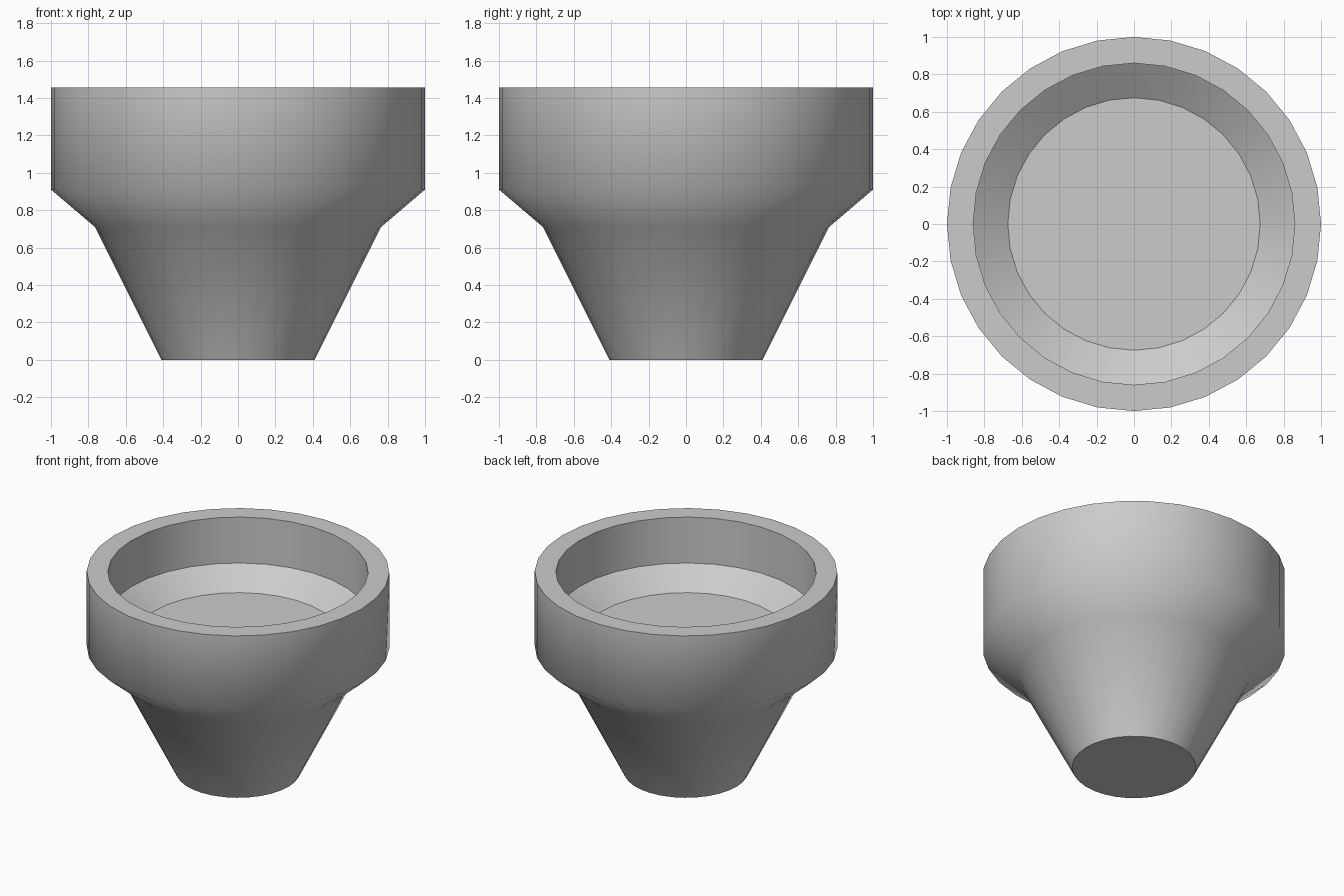
import bpy, bmesh, math

if "Cube" in bpy.data.objects:
    bpy.data.objects.remove(bpy.data.objects["Cube"])

SIDES = 32
# Profile from base to cup floor: radius, height, crisp ring?
PROFILE = [
    (0.41, 0.00, True),    # base edge
    (0.765, 0.71, False),  # top of tapered stem
    (1.00, 0.91, False),   # bottom of collar
    (1.00, 1.455, True),   # outer rim
    (0.86, 1.455, True),   # inner rim
    (0.86, 1.12, True),    # bottom of inner wall
    (0.675, 0.99, True),   # cup floor edge
]

bm = bmesh.new()
rings = []
for r, z, _ in PROFILE:
    rings.append([bm.verts.new((r * math.cos(2 * math.pi * i / SIDES),
                                r * math.sin(2 * math.pi * i / SIDES), z))
                  for i in range(SIDES)])

# Walls between neighbouring rings
for a, b in zip(rings, rings[1:]):
    for i in range(SIDES):
        j = (i + 1) % SIDES
        bm.faces.new((a[i], a[j], b[j], b[i]))

# Base and cup floor
bm.faces.new(rings[0][::-1])
bm.faces.new(rings[-1])

# Smooth shading with crisp rings
for f in bm.faces:
    f.smooth = True
for ring, (_, _, crisp) in zip(rings, PROFILE):
    if crisp:
        for i in range(SIDES):
            bm.edges.get((ring[i], ring[(i + 1) % SIDES])).smooth = False

mesh = bpy.data.meshes.new("cup")
bm.to_mesh(mesh)
bm.free()
bpy.context.collection.objects.link(bpy.data.objects.new("cup", mesh))
